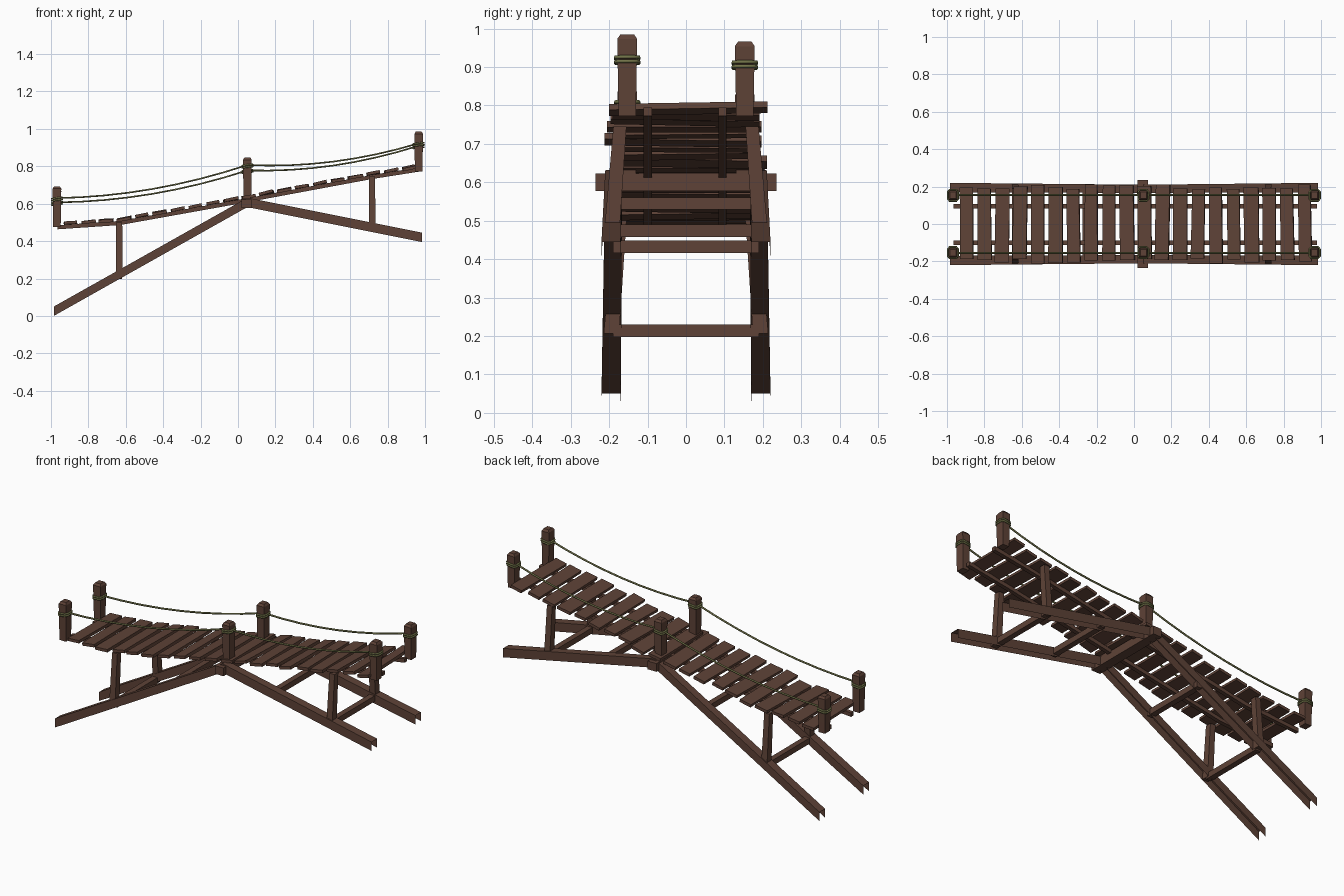
import bpy, bmesh, random
from mathutils import Vector as V

if "Cube" in bpy.data.objects:
    bpy.data.objects.remove(bpy.data.objects["Cube"])

random.seed(4)

def material(name, col):
    m = bpy.data.materials.new(name)
    m.diffuse_color = (*col, 1)
    m.use_nodes = True
    m.node_tree.nodes["Principled BSDF"].inputs["Base Color"].default_value = m.diffuse_color
    return m

WOOD = material("dark brown wood", (0.112, 0.055, 0.038))
ROPE = material("olive rope", (0.165, 0.170, 0.065))

def loft(name, sections, open_channel=False):
    """Four-sided loft; each section is (centre, half side vector, half depth vector)."""
    bm = bmesh.new()
    rings = []
    for c, u, w in sections:
        c, u, w = V(c), V(u), V(w)
        rings.append([bm.verts.new(p) for p in (c - u - w, c + u - w, c + u + w, c - u + w)])
    for r, s in zip(rings, rings[1:]):
        for i in range(4):
            if open_channel and i == 0:
                continue                      # underside left open
            j = (i + 1) % 4
            bm.faces.new((r[i], r[j], s[j], s[i]))
    if not open_channel:
        bm.faces.new(rings[0])
        bm.faces.new(rings[-1])
        bmesh.ops.recalc_face_normals(bm, faces=bm.faces)
    else:
        bmesh.ops.recalc_face_normals(bm, faces=bm.faces)
        top = max(bm.faces, key=lambda f: abs(f.normal.z))
        if top.normal.z < 0:
            bmesh.ops.reverse_faces(bm, faces=bm.faces)
    me = bpy.data.meshes.new(name)
    bm.to_mesh(me)
    bm.free()
    me.materials.append(WOOD)
    ob = bpy.data.objects.new(name, me)
    bpy.context.collection.objects.link(ob)
    return ob

def rope(name, pts, cyclic=False, r=0.005):
    cu = bpy.data.curves.new(name, 'CURVE')
    cu.dimensions = '3D'
    cu.bevel_depth = r
    cu.bevel_resolution = 1
    sp = cu.splines.new('POLY')
    sp.points.add(len(pts) - 1)
    for p, q in zip(sp.points, pts):
        p.co = (*q, 1)
    sp.use_cyclic_u = cyclic
    cu.materials.append(ROPE)
    bpy.context.collection.objects.link(bpy.data.objects.new(name, cu))

# Height of the deck line (stringer underside) along x
LINE = [(-0.965, 0.463), (-0.63, 0.486), (0.045, 0.607), (0.717, 0.732), (0.978, 0.773)]

def deck(x):
    for (x0, z0), (x1, z1) in zip(LINE, LINE[1:]):
        if x <= x1 or x1 == LINE[-1][0]:
            return z0 + (z1 - z0) * (x - x0) / (x1 - x0)

# Stringers under the planks
for y in (-0.1, 0.095):
    loft("stringer", [((x, y, z + 0.011), (0, 0.011, 0), (0, 0, 0.011)) for x, z in LINE])

# Deck planks
for i in range(20):
    x = -0.895 + i * 0.0952
    slope = (deck(x + 0.04) - deck(x - 0.04)) / 0.08 + random.uniform(-0.04, 0.09)
    d = V((1, 0, slope)).normalized()
    n = V((-d.z, 0, d.x))
    hw = random.uniform(0.034, 0.039)
    skew = random.uniform(-0.004, 0.004)
    roll = random.uniform(-0.004, 0.004)
    z = deck(x) + 0.029
    y0, y1 = -random.uniform(0.185, 0.212), random.uniform(0.185, 0.212)
    loft("plank", [((x - skew, y0, z - roll), d * hw, n * 0.008),
                   ((x + skew, y1, z + roll), d * hw * random.uniform(0.92, 1.05), n * 0.008)])

# Sloping support beams, open underneath
for s in (-1, 1):
    for name, end in (("long_beam", (-0.985, 0.195 * s, 0.025)),
                      ("short_beam", (0.985, 0.195 * s, 0.42))):
        loft(name, [(end, (0, 0.025, 0), (0, 0, 0.025)),
                    ((0.05, 0.188 * s, 0.607), (0, 0.022, 0), (0, 0, 0.025))], True)

def beam_z(x):
    return 0.025 + 0.582 * (x + 0.985) / 1.035 if x < 0.05 else 0.607 - 0.187 * (x - 0.05) / 0.935

# Centre crossbeam
loft("centre_crossbeam", [((0.047, y, 0.6), (0.027, 0, 0), (0, 0, 0.023)) for y in (-0.235, 0.235)])

# Upright props and crossbars tying the beams together
for x, zt in ((-0.635, 0.5), (0.717, 0.745)):
    zb = beam_z(x)
    for s in (-1, 1):
        loft("prop", [((x, 0.194 * s, zb - 0.015), (0.018, 0, 0), (0, 0.02, 0)),
                      ((x, 0.172 * s, zt), (0.016, 0, 0), (0, 0.017, 0))])
for x in (-0.635, -0.26, 0.36, 0.717):
    z = beam_z(x) + (-0.008 if x == -0.635 else 0)
    loft("crossbar", [((x, y, z), (0.016, 0, 0), (0, 0, 0.016)) for y in (-0.19, 0.19)])

# Railing posts: (x, base z, top z, rope height) for front and back
POSTS = {-1: [(-0.968, 0.475, 0.692, 0.63), (0.05, 0.6, 0.847, 0.807), (0.966, 0.772, 0.985, 0.923)],
         1: [(-0.968, 0.475, 0.68, 0.607), (0.05, 0.6, 0.838, 0.778), (0.966, 0.772, 0.966, 0.91)]}
for s, posts in POSTS.items():
    for x, z0, z1, zr in posts:
        y, h = 0.153 * s, 0.021
        sec = lambda z, k, dx=0: ((x + dx, y, z), (h * k, 0, 0), (0, h * k * 1.12, 0))
        loft("railing_post", [sec(z0, 0.95), sec(z0 + 0.06, 1), sec(z1 - 0.012, 1.1), sec(z1, 0.75)])
        # Rope lashing around the post
        a, b, c = 0.028, 0.03, 0.018
        for dz in (0, -0.011):
            rope("rope_lashing", [(x + px, y + py, zr + dz + px * 0.12) for px, py in (
                (a, c), (c, b), (-c, b), (-a, c), (-a, -c), (-c, -b), (c, -b), (a, -c))], True)
    # Sagging handrail rope
    for p, q in zip(posts, posts[1:]):
        sag = 0.04
        pts = []
        for i in range(9):
            t = i / 8
            pts.append((p[0] + (q[0] - p[0]) * t, 0.155 * s,
                        p[3] + (q[3] - p[3]) * t - sag * 4 * t * (1 - t)))
        rope("handrail_rope", pts)
